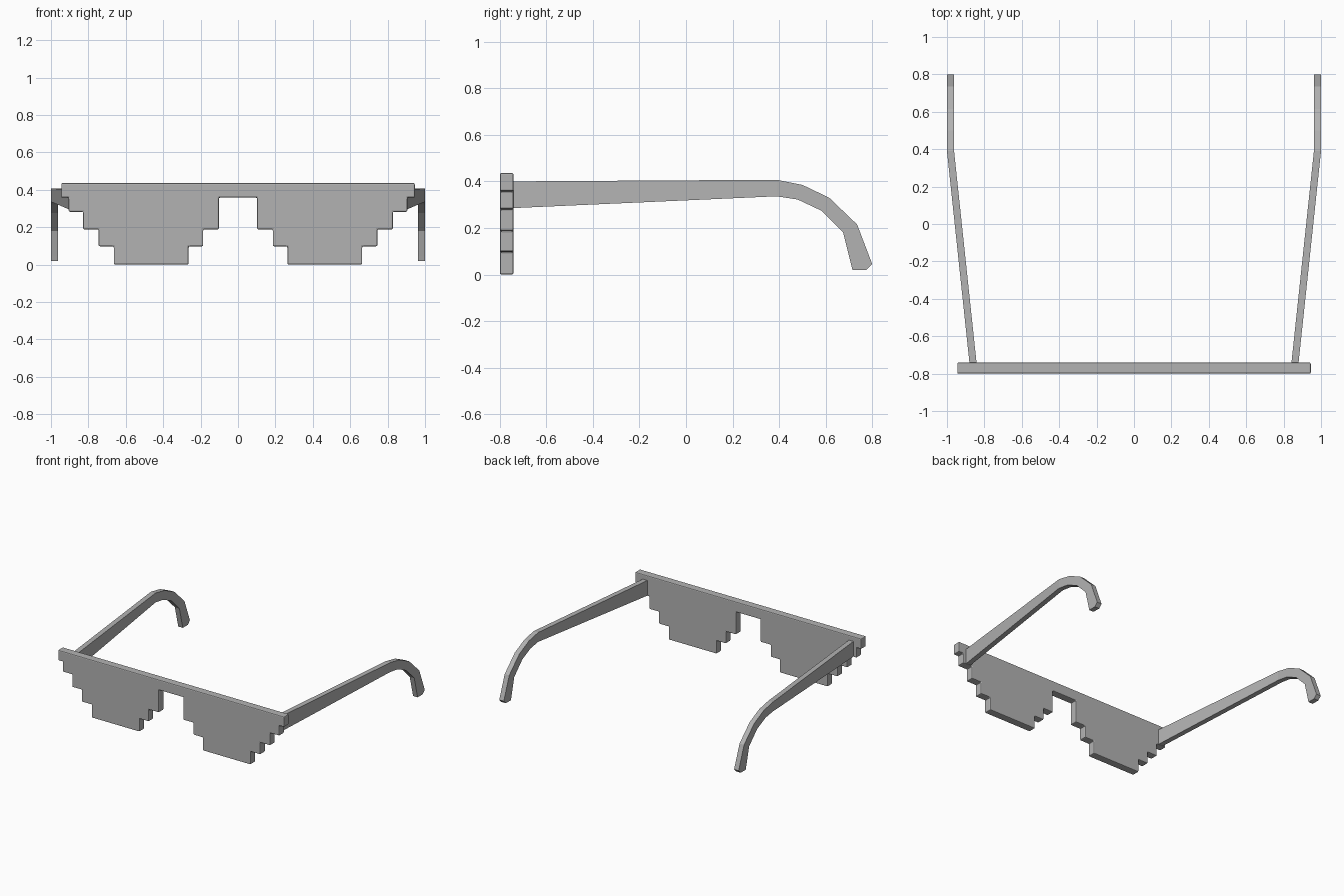
import bpy, bmesh

cube = bpy.data.objects.get("Cube")
if cube:
    bpy.data.objects.remove(cube, do_unlink=True)

# One grey plastic for everything
GREY = (0.45, 0.45, 0.45, 1)
plastic = bpy.data.materials.new("grey_plastic")
plastic.use_nodes = True
plastic.diffuse_color = GREY
plastic.node_tree.nodes["Principled BSDF"].inputs["Base Color"].default_value = GREY


def make_object(name, bm):
    bmesh.ops.recalc_face_normals(bm, faces=bm.faces)
    mesh = bpy.data.meshes.new(name)
    bm.to_mesh(mesh)
    bm.free()
    mesh.materials.append(plastic)
    obj = bpy.data.objects.new(name, mesh)
    bpy.context.collection.objects.link(obj)
    return obj


# Stepped front: x edges of each level, walking from the top bar down and back up
levels = [0.436, 0.358, 0.282, 0.188, 0.098, 0.0]
outer = [0.945, 0.905, 0.828, 0.746, 0.664]
inner = [0.264, 0.186, 0.102]
half = []
for i, x in enumerate(outer):
    half += [(x, levels[i]), (x, levels[i + 1])]
for i, x in enumerate(inner):
    low = len(levels) - 1 - i
    top = levels[low - 1] if i < 2 else levels[1]
    half += [(x, levels[low]), (x, top)]
outline = half + [(-x, z) for x, z in reversed(half)]

FRONT, BACK = -0.8, -0.741
bm = bmesh.new()
face = bm.faces.new([bm.verts.new((x, FRONT, z)) for x, z in outline])
ext = bmesh.ops.extrude_face_region(bm, geom=[face])
moved = [g for g in ext["geom"] if isinstance(g, bmesh.types.BMVert)]
bmesh.ops.translate(bm, verts=moved, vec=(0, BACK - FRONT, 0))
if face.is_valid and len(bm.faces) == len(outline) + 1:
    bm.faces.new(face.verts[:])
frame = make_object("stepped_front_frame", bm)
bevel = frame.modifiers.new("rounded_edges", "BEVEL")
bevel.width = 0.007
bevel.segments = 2
bevel.limit_method = "ANGLE"

# Temple arms: (y, z) of the upper edge paired with (y, z) of the lower edge
sections = [
    ((-0.75, 0.40), (-0.75, 0.285)),
    ((0.39, 0.407), (0.39, 0.336)),
    ((0.50, 0.385), (0.48, 0.322)),
    ((0.615, 0.33), (0.58, 0.275)),
    ((0.735, 0.215), (0.675, 0.18)),
    ((0.80, 0.045), (0.709, 0.045)),
    ((0.775, 0.02), (0.715, 0.02)),
]


def arm_x(y):
    """Outer side of the arm: splays outward, then runs straight back."""
    return 1.0 - 0.12 * max(0, (0.39 - y) / 1.13)


def make_arm(name, side):
    bm = bmesh.new()
    rings = []
    for (yt, zt), (yb, zb) in sections:
        corners = [(arm_x(yt), yt, zt), (arm_x(yt) - 0.038, yt, zt),
                   (arm_x(yb) - 0.038, yb, zb), (arm_x(yb), yb, zb)]
        rings.append([bm.verts.new((side * x, y, z)) for x, y, z in corners])
    for a, b in zip(rings, rings[1:]):
        for i in range(4):
            j = (i + 1) % 4
            bm.faces.new((a[i], a[j], b[j], b[i]))
    bm.faces.new(rings[0])
    bm.faces.new(rings[-1])
    return make_object(name, bm)


make_arm("left_temple_arm", 1)
make_arm("right_temple_arm", -1)
